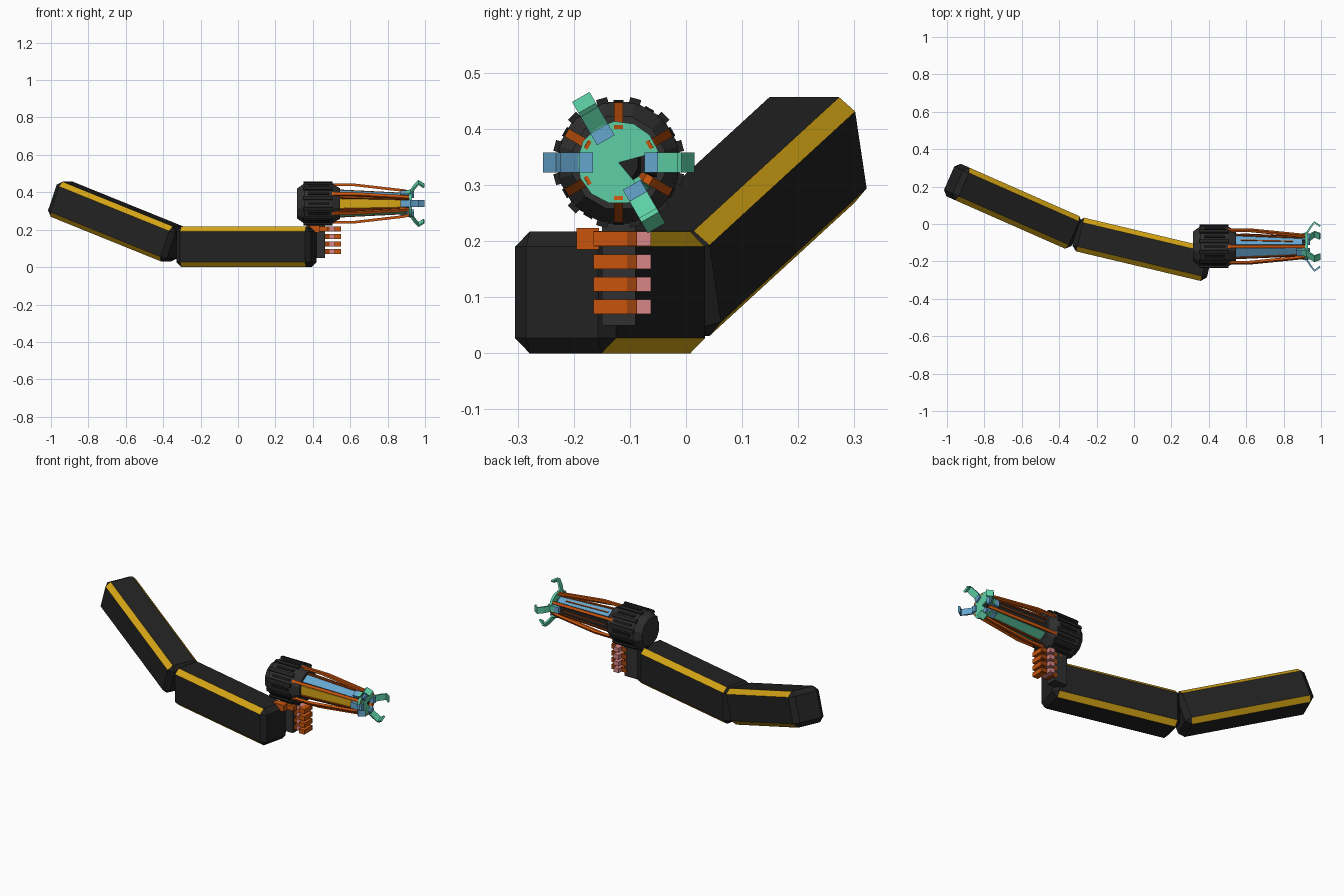
import bpy, bmesh, math
from mathutils import Vector, Matrix

if "Cube" in bpy.data.objects:
    bpy.data.objects.remove(bpy.data.objects["Cube"])

def mat(name, r, g, b):
    m = bpy.data.materials.new(name)
    m.diffuse_color = (r, g, b, 1)
    m.use_nodes = True
    m.node_tree.nodes["Principled BSDF"].inputs["Base Color"].default_value = m.diffuse_color
    return m

BLACK = mat("armor_black", .016, .016, .016)
GOLD = mat("gold", .68, .38, .008)
GREY = mat("drum_grey", .03, .03, .03)
DARK = mat("slot_black", .008, .008, .008)
ORANGE = mat("orange", .58, .09, .004)
RUST = mat("rust_orange", .35, .055, .004)
PINK = mat("pink", .68, .24, .24)
TEAL = mat("teal", .11, .62, .38)
BLUE = mat("light_blue", .13, .38, .62)

GUN = Vector((0, -.12, .34))          # weapon axis, running along x

def finish(bm, name, *mats):
    bmesh.ops.recalc_face_normals(bm, faces=bm.faces)
    me = bpy.data.meshes.new(name)
    bm.to_mesh(me)
    bm.free()
    for m in mats:
        me.materials.append(m)
    ob = bpy.data.objects.new(name, me)
    bpy.context.collection.objects.link(ob)
    return ob

def box(name, lo, hi, m):
    lo, hi = Vector(lo), Vector(hi)
    bm = bmesh.new()
    bmesh.ops.create_cube(bm, size=1)
    for v in bm.verts:
        v.co = Vector(a * b for a, b in zip(v.co, hi - lo)) + (lo + hi) / 2
    return finish(bm, name, m)

def around(x, r, ang, t=0):
    """Point on the weapon axis at x, radius r, angle ang, sideways t."""
    a = math.radians(ang)
    return GUN + Vector((x, r * math.cos(a) - t * math.sin(a), r * math.sin(a) + t * math.cos(a)))

def limb(name, a, b, w, h):
    """Chamfered box between two points, with gold long edges."""
    a, b = Vector(a), Vector(b)
    d = (b - a).normalized()
    s = Vector((0, 0, 1)).cross(d).normalized()
    u = d.cross(s)
    bm = bmesh.new()
    bmesh.ops.create_cube(bm, size=1)
    L = (b - a).length
    for v in bm.verts:
        v.co = Vector((v.co.x * L, v.co.y * w, v.co.z * h))
    bmesh.ops.bevel(bm, geom=bm.edges[:], offset=.027, segments=1, affect='EDGES')
    bm.normal_update()
    for f in bm.faces:
        n = f.normal
        f.material_index = int(abs(n.x) < .1 and abs(n.y) > .3 and abs(n.z) > .3)
    rot = Matrix((d, s, u)).transposed().to_4x4()
    bmesh.ops.transform(bm, matrix=Matrix.Translation((a + b) / 2) @ rot, verts=bm.verts)
    return finish(bm, name, BLACK, GOLD)

def lathe(name, profile, n, m, off=0):
    """Closed faceted body about the weapon axis from (x, radius) points."""
    bm = bmesh.new()
    rings = [[bm.verts.new(around(x, r, off + 360 * i / n)) for i in range(n)] for x, r in profile]
    for p, q in zip(rings, rings[1:]):
        for i in range(n):
            j = (i + 1) % n
            bm.faces.new((p[i], p[j], q[j], q[i]))
    bm.faces.new(rings[0])
    bm.faces.new(rings[-1])
    return finish(bm, name, m)

def strip(name, path, ang, width, thick, m):
    """Bar with rectangular section following (x, radius) points at one angle."""
    bm = bmesh.new()
    rings = []
    for i, (x, r) in enumerate(path):
        p, q = path[max(i - 1, 0)], path[min(i + 1, len(path) - 1)]
        t = Vector((q[0] - p[0], q[1] - p[1])).normalized() * thick / 2
        w = width[i] if isinstance(width, (list, tuple)) else width
        rings.append([bm.verts.new(around(x - k * t.y, r + k * t.x, ang, sd * w / 2))
                      for k, sd in ((-1, -1), (1, -1), (1, 1), (-1, 1))])
    for p, q in zip(rings, rings[1:]):
        for i in range(4):
            j = (i + 1) % 4
            bm.faces.new((p[i], p[j], q[j], q[i]))
    bm.faces.new(rings[0])
    bm.faces.new(rings[-1])
    return finish(bm, name, m)

# Arm
limb("forearm", (-.315, -.05, .1085), (.405, -.221, .1085), .185, .217)
limb("upper_arm", (-.33, -.045, .115), (-.965, .235, .372), .19, .2)

# Fist
box("palm", (.38, -.15, .05), (.465, -.09, .235), GREY)
for i, z in enumerate((.083, .123, .163, .204)):
    lo, hi = z - .013, z + .013
    box(f"finger_base_{i}", (.45, -.14, lo), (.49, -.088, hi), RUST)
    box(f"finger_tip_{i}", (.485, -.14, lo), (.517, -.062, hi), PINK)
    box(f"finger_{i}", (.515, -.165, lo), (.55, -.105, hi), ORANGE)
    box(f"knuckle_{i}", (.515, -.105, lo), (.55, -.087, hi), RUST)
box("thumb", (.365, -.195, .185), (.435, -.155, .223), ORANGE)
box("thumb_joint", (.41, -.165, .19), (.48, -.09, .218), ORANGE)

# Drum with ribs and slots
lathe("drum", [(.315, .082), (.355, .112), (.5, .112), (.545, .085)], 12, GREY, 15)
for i in range(12):
    strip(f"drum_rib_{i}", [(.35, .112), (.505, .112)], 15 + 30 * i, .02, .012, BLACK)
    strip(f"drum_slot_{i}", [(.375, .1085), (.49, .1085)], 30 * i, .018, .006, DARK)

# Tapered core with coloured panels
lathe("core", [(.54, .052), (.92, .036)], 12, BLACK, 15)
for ang, m in ((0, BLACK), (60, BLUE), (120, BLUE), (180, GOLD), (240, TEAL), (300, TEAL)):
    strip(f"panel_{ang}", [(.53, .062), (.9, .045)], ang, (.052, .038), .012, m)
for ang in (0, 60):
    strip(f"panel_inlay_{ang}", [(.57, .067), (.85, .055)], ang, .006, .006, RUST)

# Six bent rods around the core
for i in range(6):
    ang = 30 + 60 * i
    strip(f"rod_{i}", [(.48, .1), (.62, .1), (.88, .07), (.93, .06)], ang, .016, .014, ORANGE)
    strip(f"inner_rod_{i}", [(.54, .068), (.9, .05)], ang, .014, .014, RUST)

# Nose disc with a missing wedge
bm = bmesh.new()
rims = []
for x in (.915, .93):
    pts = [(0, 0)] + [(.074, 15 + 295 * k / 11) for k in range(12)]
    rims.append([bm.verts.new(around(x, r, a)) for r, a in pts])
for i in range(13):
    j = (i + 1) % 13
    bm.faces.new((rims[0][i], rims[0][j], rims[1][j], rims[1][i]))
for ring in rims:
    for i in range(1, 12):
        bm.faces.new((ring[0], ring[i], ring[i + 1]))
finish(bm, "nose_disc", TEAL)

# Hooked claws at the nose
for ang, m in ((0, TEAL), (120, TEAL), (180, BLUE), (300, TEAL)):
    strip(f"claw_{ang}", [(.88, .06), (.925, .072), (.945, .105), (.965, .13), (.995, .108)],
          ang, .036, .01, m)
    strip(f"claw_mount_{ang}", [(.87, .058), (.94, .058)], ang, .036, .024, BLUE)
